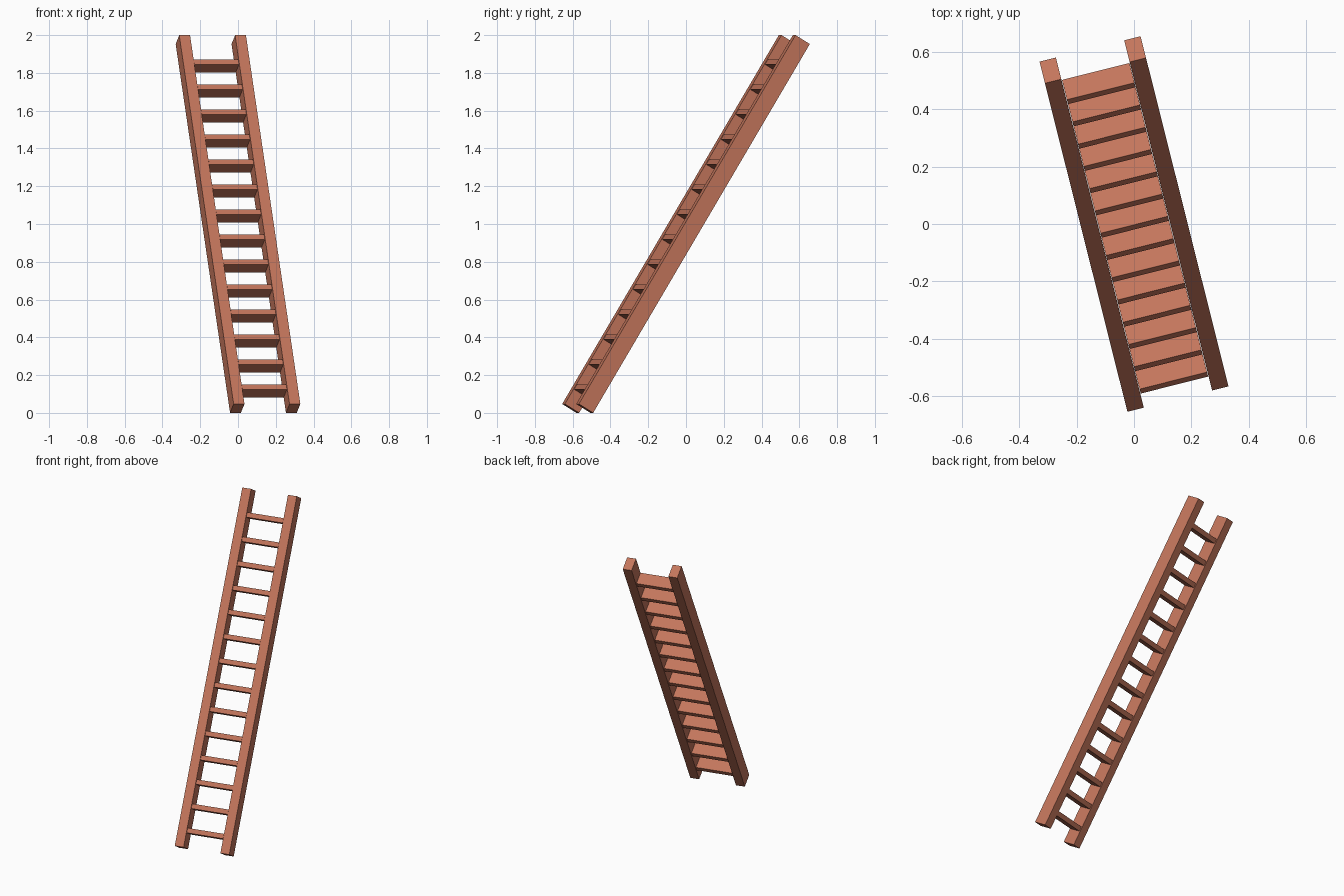
import bpy, bmesh, math
from mathutils import Matrix, Vector

if "Cube" in bpy.data.objects:
    bpy.data.objects.remove(bpy.data.objects["Cube"])

# One terracotta wood colour
wood = bpy.data.materials.new("terracotta_wood")
wood.diffuse_color = (0.55, 0.18, 0.107, 1)
wood.use_nodes = True
wood.node_tree.nodes["Principled BSDF"].inputs["Base Color"].default_value = wood.diffuse_color

# Ladder frame: local z along the rails, leaned back, then turned about the vertical
LEAN, TURN = math.radians(31.2), math.radians(14.1)
frame = (Matrix.Translation((0, 0, 1))
         @ Matrix.Rotation(TURN, 4, 'Z')
         @ Matrix.Rotation(-LEAN, 4, 'X'))

RAIL_W, RAIL_D, RAIL_L = 0.059, 0.091, 2.283
SPACING = 0.305
RUNGS, PITCH, OFFSET = 14, 0.1547, -0.028


def box(name, centre, size):
    bm = bmesh.new()
    bmesh.ops.create_cube(bm, size=1)
    bmesh.ops.scale(bm, vec=Vector(size), verts=bm.verts)
    bmesh.ops.translate(bm, vec=Vector(centre), verts=bm.verts)
    bm.transform(frame)
    mesh = bpy.data.meshes.new(name)
    bm.to_mesh(mesh)
    bm.free()
    mesh.materials.append(wood)
    obj = bpy.data.objects.new(name, mesh)
    bpy.context.collection.objects.link(obj)


# Side rails
for side, label in ((-1, "left"), (1, "right")):
    box(f"{label}_rail", (side * SPACING / 2, 0, 0), (RAIL_W, RAIL_D, RAIL_L))

# Flat rungs between the rails
for i in range(RUNGS):
    z = OFFSET + (i - (RUNGS - 1) / 2) * PITCH
    box(f"rung_{i + 1}", (0, -0.001, z), (SPACING - RAIL_W - 0.003, 0.083, 0.031))
